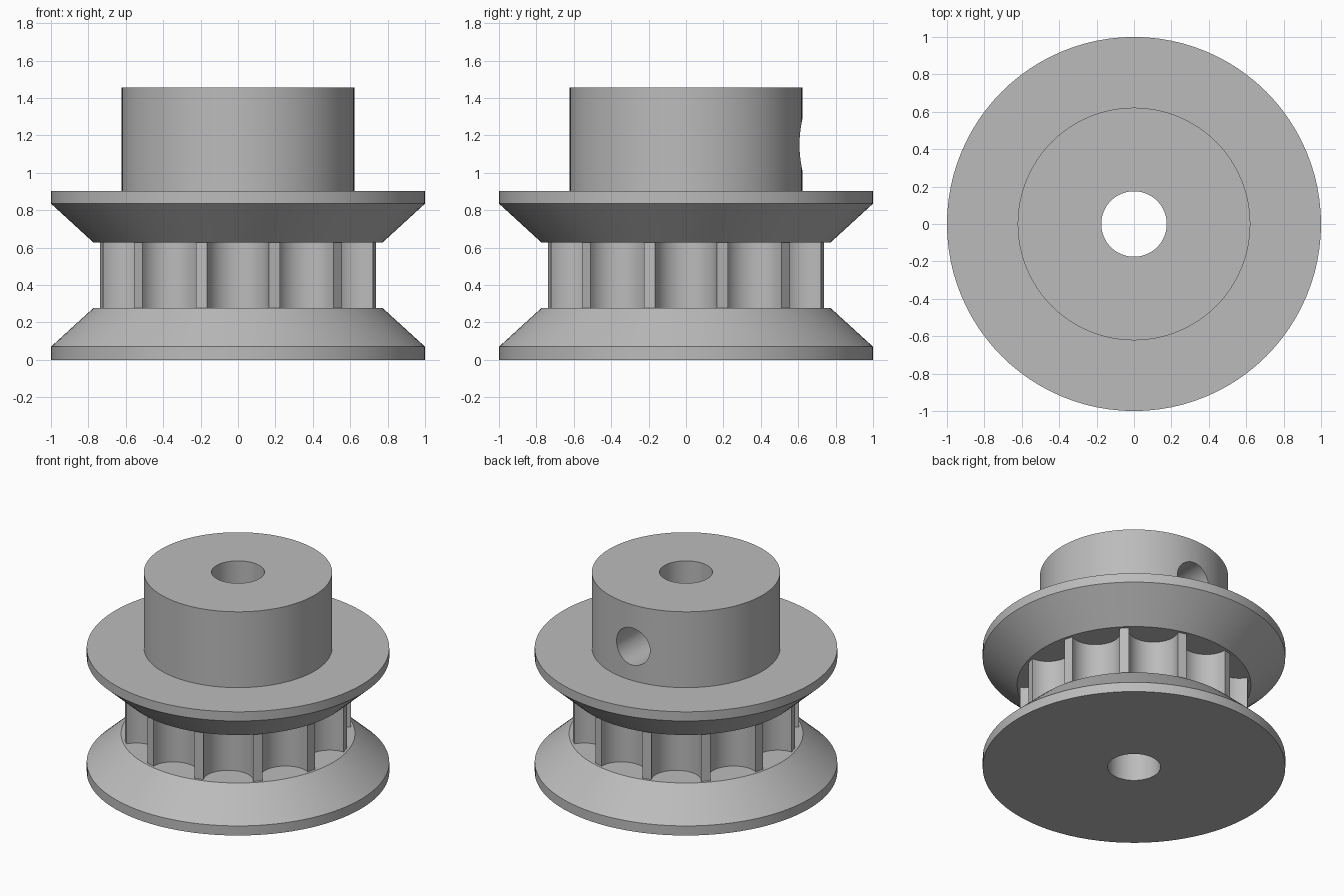
import bpy, bmesh, math
from mathutils import Matrix

cube = bpy.data.objects.get("Cube")
if cube:
    bpy.data.objects.remove(cube, do_unlink=True)

BORE, HUB, RIM, LIP, TOOTH_R = 0.175, 0.622, 1.0, 0.773, 0.755
Z_LOW, Z_HIGH, Z_TOP = 0.277, 0.627, 1.455
TEETH, SEGMENTS = 12, 96

metal = bpy.data.materials.new("grey metal")
metal.use_nodes = True
metal.diffuse_color = (0.5, 0.5, 0.5, 1)
metal.node_tree.nodes["Principled BSDF"].inputs["Base Color"].default_value = (0.5, 0.5, 0.5, 1)


def finish(name, bm):
    bmesh.ops.recalc_face_normals(bm, faces=bm.faces)
    mesh = bpy.data.meshes.new(name)
    bm.to_mesh(mesh)
    bm.free()
    mesh.materials.append(metal)
    obj = bpy.data.objects.new(name, mesh)
    bpy.context.collection.objects.link(obj)
    return obj


def activate(obj):
    bpy.ops.object.select_all(action='DESELECT')
    obj.select_set(True)
    bpy.context.view_layer.objects.active = obj


def smooth(obj):
    activate(obj)
    bpy.ops.object.shade_smooth_by_angle(angle=math.radians(25))


def skin(bm, rings):
    """Join closed rings of vertices into a tube that closes on itself."""
    for a, b in zip(rings, rings[1:] + rings[:1]):
        n = len(a)
        for i in range(n):
            j = (i + 1) % n
            bm.faces.new((a[i], a[j], b[j], b[i]))


def lathe(name, profile):
    bm = bmesh.new()
    angles = [2 * math.pi * i / SEGMENTS for i in range(SEGMENTS)]
    skin(bm, [[bm.verts.new((r * math.cos(a), r * math.sin(a), z)) for a in angles]
              for r, z in profile])
    return finish(name, bm)


# Bottom flange with its sloping rim
bottom = lathe("bottom_flange", [(BORE, 0), (RIM, 0), (RIM, 0.07), (LIP, Z_LOW), (BORE, Z_LOW)])

# Top flange and hub, turned as one piece
hub = lathe("top_flange_and_hub", [(BORE, Z_HIGH), (LIP, Z_HIGH), (RIM, 0.835), (RIM, 0.902),
                                   (HUB, 0.902), (HUB, Z_TOP), (BORE, Z_TOP)])

# Set screw hole through the back of the hub into the bore
bm = bmesh.new()
bmesh.ops.create_cone(bm, cap_ends=True, segments=48, radius1=0.135, radius2=0.135, depth=0.8,
                      matrix=Matrix.Translation((0, 0.4, 1.15)) @ Matrix.Rotation(math.pi / 2, 4, 'X'))
cutter = finish("screw_hole_cutter", bm)
cutter.hide_render = True
activate(hub)
cut = hub.modifiers.new("screw_hole", 'BOOLEAN')
cut.operation, cut.solver, cut.object = 'DIFFERENCE', 'EXACT', cutter
bpy.ops.object.modifier_apply(modifier=cut.name)
bpy.data.objects.remove(cutter, do_unlink=True)

# Toothed core: rounded grooves between narrow flat-topped teeth
half_width, depth, steps = 0.165, 0.16, 18
chord = math.sqrt(TOOTH_R ** 2 - half_width ** 2)
outline = []
for k in range(TEETH):
    turn = Matrix.Rotation(2 * math.pi * k / TEETH, 2)
    for s in range(steps + 1):
        t = math.pi * (s / steps - 0.5)
        x, y = chord - depth * math.cos(t), half_width * math.sin(t)
        outline.append((turn[0][0] * x + turn[0][1] * y, turn[1][0] * x + turn[1][1] * y))
n = len(outline)
start = -math.pi / TEETH
inner = [(BORE * math.cos(start + 2 * math.pi * i / n), BORE * math.sin(start + 2 * math.pi * i / n))
         for i in range(n)]
bm = bmesh.new()
skin(bm, [[bm.verts.new((x, y, z)) for x, y in ring]
          for ring, z in ((inner, Z_LOW), (outline, Z_LOW), (outline, Z_HIGH), (inner, Z_HIGH))])
core = finish("toothed_core", bm)

for part in (bottom, hub, core):
    smooth(part)
